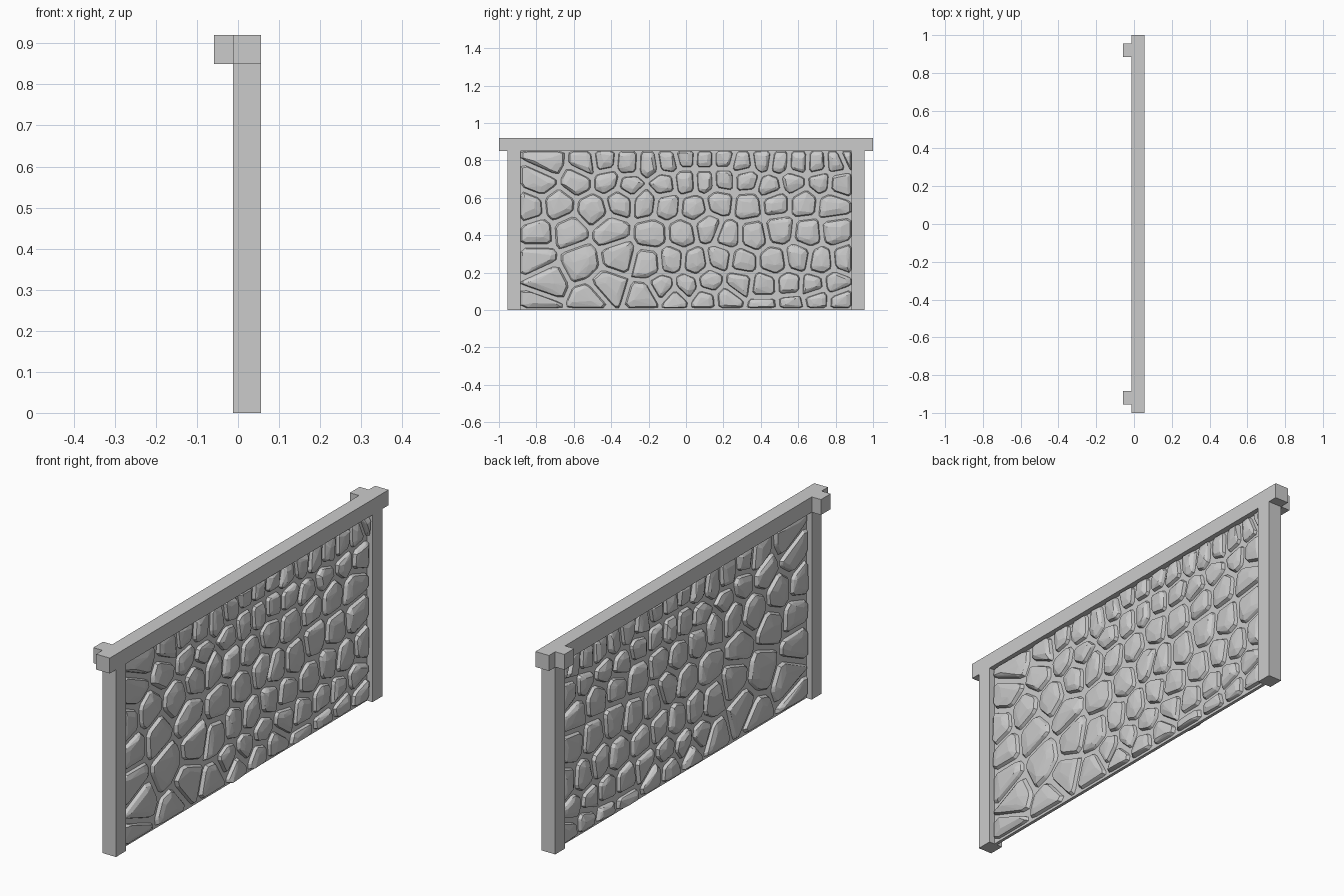
import bpy, bmesh, random
from mathutils import Vector

random.seed(4)
cube = bpy.data.objects.get("Cube")
if cube:
    bpy.data.objects.remove(cube, do_unlink=True)

stone_grey = bpy.data.materials.new("stone grey")
stone_grey.use_nodes = True
colour = (0.6, 0.6, 0.6, 1)
stone_grey.diffuse_color = colour
stone_grey.node_tree.nodes["Principled BSDF"].inputs["Base Color"].default_value = colour


def finish(bm, name):
    bmesh.ops.recalc_face_normals(bm, faces=bm.faces)
    mesh = bpy.data.meshes.new(name)
    bm.to_mesh(mesh)
    bm.free()
    mesh.materials.append(stone_grey)
    obj = bpy.data.objects.new(name, mesh)
    bpy.context.collection.objects.link(obj)
    return obj


def box(name, low, high):
    low, high = Vector(low), Vector(high)
    bm = bmesh.new()
    bmesh.ops.create_cube(bm, size=1)
    for v in bm.verts:
        v.co = (low + high) / 2 + v.co * (high - low)
    return finish(bm, name)


def clip(poly, point, normal):
    """Keep the part of a polygon behind a line."""
    out = []
    for a, b in zip(poly, poly[1:] + poly[:1]):
        da, db = (a - point).dot(normal), (b - point).dot(normal)
        if da <= 0:
            out.append(a)
        if da * db < 0:
            out.append(a.lerp(b, da / (da - db)))
    return out


# Frame: top rail, two posts and two hooks behind the rail
BACK, FRONT, RAIL, TOP = -0.012, 0.056, 0.85, 0.92
INNER, OUTER = 0.885, 0.955
box("top_rail", (BACK, -1, RAIL), (FRONT, 1, TOP))
for side, lo, hi in (("front", -OUTER, -INNER), ("rear", INNER, OUTER)):
    box(side + "_post", (BACK, lo, 0), (FRONT, hi, RAIL))
    box(side + "_hook", (-0.058, lo, RAIL), (BACK, hi, TOP))

# Thin mortar panel between the posts
MID = 0.022
box("mortar_panel", (MID - 0.007, -INNER, 0), (MID + 0.007, INNER, RAIL))

# Stone courses: height, then the stone centres along the wall in hundredths
courses = (
    (0.80, (-74, -54, -44, -31, -20, -10, 0, 10, 20, 30, 41, 50, 60, 70, 80, 88)),
    (0.68, (-78, -58, -42, -30, -12, 0, 10, 20, 32, 45, 57, 72, 82)),
    (0.56, (-84, -68, -50, -35, -22, -10, 4, 18, 33, 48, 63, 78)),
    (0.42, (-80, -62, -40, -18, -2, 12, 22, 36, 50, 65, 80)),
    (0.27, (-80, -56, -36, -20, -8, 5, 18, 30, 47, 60, 72, 85)),
    (0.14, (-75, -42, -12, 0, 13, 28, 42, 55, 68, 80)),
    (0.04, (-80, -50, -22, -6, 10, 22, 42, 56, 70, 83)),
)
seeds = [Vector((y / 100, z + random.uniform(-0.025, 0.025)))
         for z, row in courses for y in row]

# Stones: shrunken cells around each centre, domed on both faces of the wall
GAP = 0.011
stones = bmesh.new()
for seed in seeds:
    cell = [Vector(c) for c in ((-INNER, GAP), (INNER, GAP), (INNER, RAIL), (-INNER, RAIL))]
    for other in seeds:
        if other is not seed:
            away = (other - seed).normalized()
            cell = clip(cell, (seed + other) / 2 - away * GAP, away)
    if len(cell) < 3:
        continue
    # Chip every corner so the outline looks hewn
    outline = []
    for a, b in zip(cell, cell[1:] + cell[:1]):
        outline += [a.lerp(b, 0.14), a.lerp(b, 0.86)]
    centre = sum(outline, Vector((0, 0))) / len(outline)
    points = []
    for face in (-1, 1):
        shift = Vector((random.uniform(-0.01, 0.01), random.uniform(-0.01, 0.01)))
        for p in outline:
            points.append(stones.verts.new((MID + face * 0.006, p.x, p.y)))
            rim = centre.lerp(p, 0.9)
            depth = random.uniform(0.018, 0.023)
            points.append(stones.verts.new((MID + face * depth, rim.x, rim.y)))
        for p in cell:
            crown = centre.lerp(p, random.uniform(0.35, 0.6)) + shift
            depth = random.uniform(0.026, 0.032)
            points.append(stones.verts.new((MID + face * depth, crown.x, crown.y)))
    hull = bmesh.ops.convex_hull(stones, input=points)
    spare = {g for g in hull["geom_interior"] + hull["geom_unused"]
             if isinstance(g, bmesh.types.BMVert)}
    bmesh.ops.delete(stones, geom=list(spare), context='VERTS')
finish(stones, "wall_stones")
